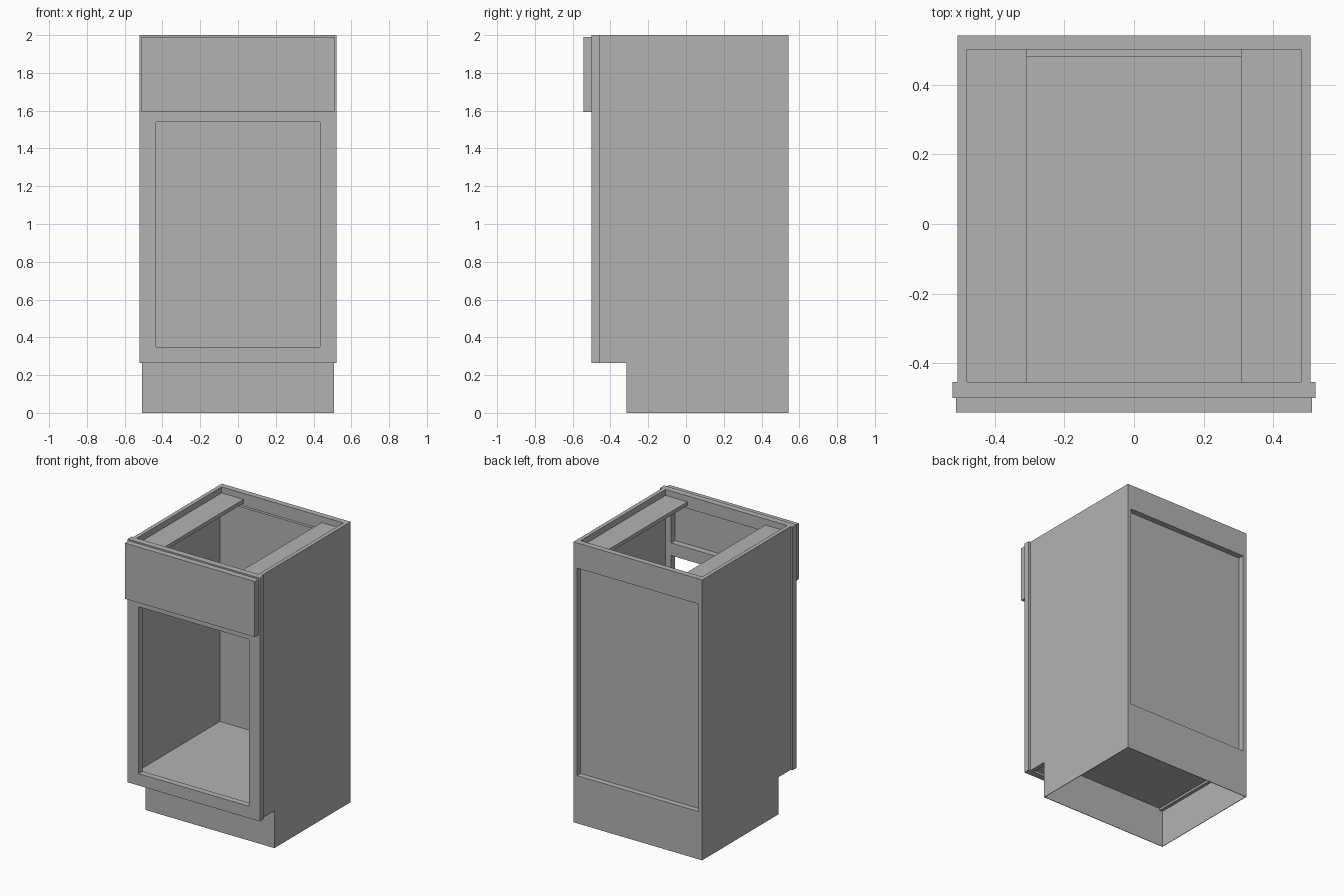
import bpy
import bmesh

cube = bpy.data.objects.get("Cube")
if cube:
    bpy.data.objects.remove(cube, do_unlink=True)

grey = bpy.data.materials.new("cabinet grey")
grey.use_nodes = True
colour = (0.45, 0.45, 0.45, 1)
grey.diffuse_color = colour
grey.node_tree.nodes["Principled BSDF"].inputs["Base Color"].default_value = colour


def finish(name, bm):
    bmesh.ops.recalc_face_normals(bm, faces=bm.faces)
    mesh = bpy.data.meshes.new(name)
    bm.to_mesh(mesh)
    bm.free()
    mesh.materials.append(grey)
    obj = bpy.data.objects.new(name, mesh)
    bpy.context.collection.objects.link(obj)
    return obj


def board(name, x, y, z):
    """Rectangular board from its (low, high) range on each axis."""
    bm = bmesh.new()
    bmesh.ops.create_cube(bm, size=1)
    for v in bm.verts:
        v.co = [r[0] if c < 0 else r[1] for c, r in zip(v.co, (x, y, z))]
    return finish(name, bm)


def extruded(name, profile, x0, x1):
    """Side profile of (y, z) points extruded along x."""
    bm = bmesh.new()
    face = bm.faces.new([bm.verts.new((x0, y, z)) for y, z in profile])
    geom = bmesh.ops.extrude_face_region(bm, geom=[face])["geom"]
    moved = [g for g in geom if isinstance(g, bmesh.types.BMVert)]
    bmesh.ops.translate(bm, verts=moved, vec=(x1 - x0, 0, 0))
    return finish(name, bm)


outer, inner = 0.508, 0.48
front, back = -0.455, 0.543
toe_y, toe_z = -0.315, 0.265
skin = 0.004
panel_y = 0.502

for side, s in (("left", 1), ("right", -1)):
    # Thin notched outer skin, with the thick wall stopping at the toe space
    extruded(f"{side}_side_skin",
             [(front, 2), (front, toe_z), (toe_y, toe_z), (toe_y, 0),
              (back, 0), (back, 2)], s * (outer - skin), s * outer)
    board(f"{side}_side_wall", sorted((s * inner, s * (outer - skin))),
          (front, back), (toe_z, 2))
    # Flat stretcher running front to back just below the rim
    board(f"{side}_stretcher", sorted((s * 0.308, s * inner)),
          (front, panel_y), (1.93, 1.957))
    # Upright member of the face frame
    board(f"{side}_frame_stile", sorted((s * 0.435, s * 0.522)),
          (-0.5, front), (toe_z, 2))

# Face frame rails around the drawer and door openings
for name, z in (("bottom", (toe_z, 0.35)), ("middle", (1.54, 1.63)),
                ("top", (1.91, 2))):
    board(f"{name}_frame_rail", (-0.435, 0.435), (-0.5, front), z)

board("drawer_front", (-0.512, 0.512), (-0.543, -0.5), (1.593, 1.99))

# Cabinet floor, toe board and recessed back
board("cabinet_floor", (-inner, inner), (front, panel_y), (0.28, 0.335))
board("toe_board", (-outer + skin, outer - skin), (toe_y, toe_y + skin), (0, 0.28))
board("back_panel", (-inner, inner), (0.482, panel_y), (0.335, 1.91))
board("back_top_rail", (-inner, inner), (panel_y, back), (1.82, 2))
board("back_bottom_rail", (-inner, inner), (panel_y, back), (0.28, 0.34))
board("back_base_skin", (-outer + skin, outer - skin), (back - skin, back), (0, 0.28))
